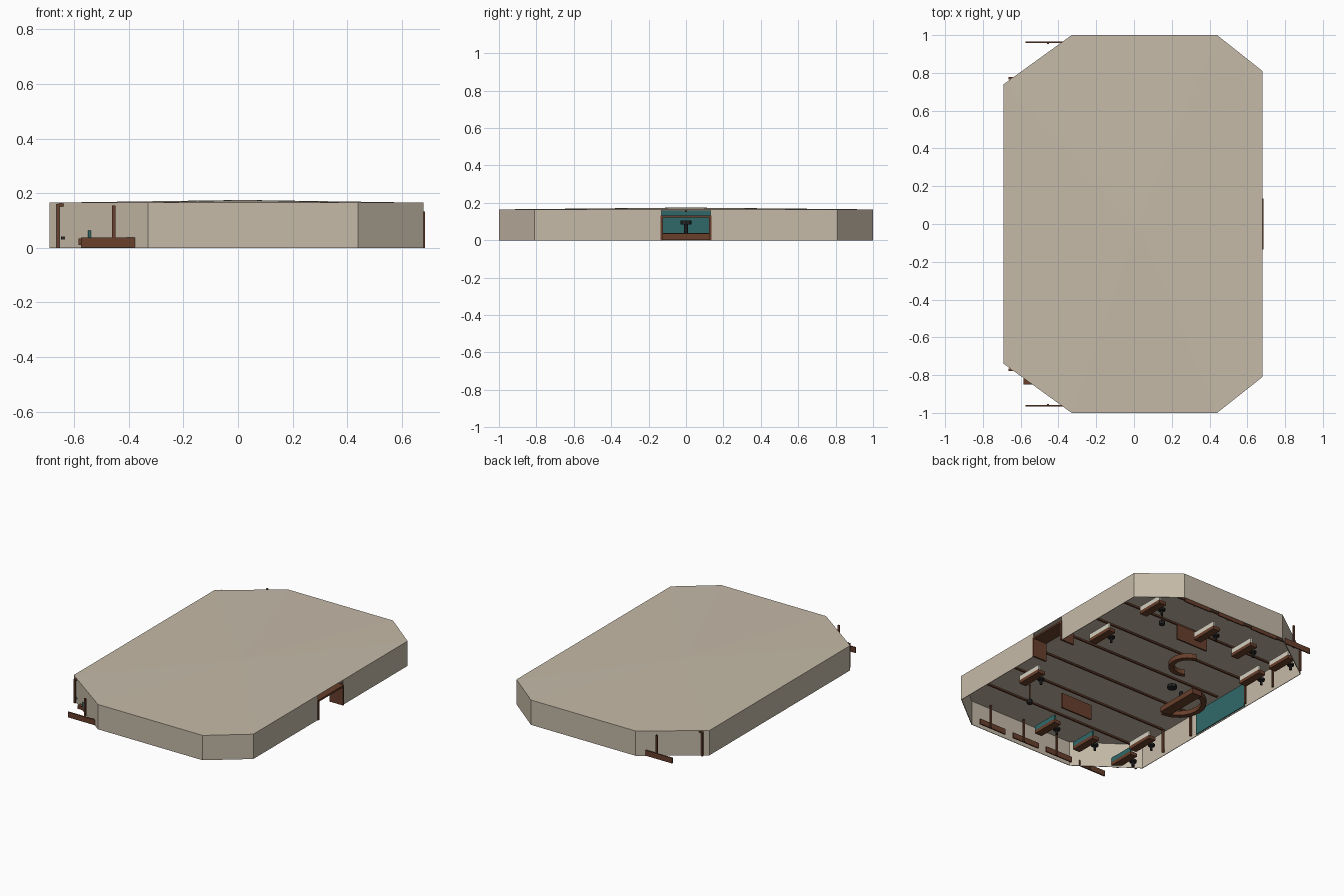
import bpy, bmesh, math
from mathutils import Vector

old = bpy.data.objects.get("Cube")
if old:
    bpy.data.objects.remove(old, do_unlink=True)


def material(name, rgb):
    m = bpy.data.materials.new(name)
    m.use_nodes = True
    m.diffuse_color = (*rgb, 1)
    bsdf = next(n for n in m.node_tree.nodes if n.type == 'BSDF_PRINCIPLED')
    bsdf.inputs["Base Color"].default_value = (*rgb, 1)
    return m


canvas = material("canvas", (.56, .49, .39))
wood = material("brown wood", (.14, .05, .025))
teal = material("teal cloth", (.03, .14, .14))
iron = material("dark iron", (.02, .02, .02))
linen = material("pale linen", (.66, .62, .52))


def add(name, bm, mat):
    mesh = bpy.data.meshes.new(name)
    bm.to_mesh(mesh)
    bm.free()
    mesh.materials.append(mat)
    ob = bpy.data.objects.new(name, mesh)
    bpy.context.collection.objects.link(ob)
    return ob


def box(name, center, size, mat):
    bm = bmesh.new()
    bmesh.ops.create_cube(bm, size=1)
    bmesh.ops.scale(bm, vec=size, verts=bm.verts)
    bmesh.ops.translate(bm, vec=center, verts=bm.verts)
    return add(name, bm, mat)


def cylinder(name, base, radius, height, mat, sides=8):
    bm = bmesh.new()
    bmesh.ops.create_cone(bm, cap_ends=True, segments=sides, radius1=radius,
                          radius2=radius, depth=height)
    bmesh.ops.translate(bm, vec=Vector(base) + Vector((0, 0, height / 2)), verts=bm.verts)
    return add(name, bm, mat)


def curved_bench(name, center, radius, start, sweep):
    # Rectangular section swept along an arc
    bm = bmesh.new()
    section = [(radius - .016, 0), (radius + .016, 0), (radius + .016, .03), (radius - .016, .03)]
    rings = []
    for i in range(13):
        a = math.radians(start + sweep * i / 12)
        rings.append([bm.verts.new((center[0] + r * math.cos(a), center[1] + r * math.sin(a),
                                    center[2] + z)) for r, z in section])
    for a, b in zip(rings, rings[1:]):
        for k in range(4):
            bm.faces.new((a[k], a[(k + 1) % 4], b[(k + 1) % 4], b[k]))
    bm.faces.new(rings[0])
    bm.faces.new(rings[-1])
    bmesh.ops.recalc_face_normals(bm, faces=bm.faces)
    return add(name, bm, wood)


# Eight-sided shell with a shallow peaked roof, open floor and open doorway
EAVE, DOOR = .165, .13
outline = [(-.33, -1), (.44, -1), (.68, -.81), (.68, -DOOR), (.68, DOOR),
           (.68, .81), (.44, 1), (-.33, 1), (-.69, .74), (-.69, -.74)]
bm = bmesh.new()
low = [bm.verts.new((x, y, 0)) for x, y in outline]
high = [bm.verts.new((x, y, EAVE)) for x, y in outline]
apex = bm.verts.new((.02, 0, .175))
for i in range(len(outline)):
    j = (i + 1) % len(outline)
    bm.faces.new((high[i], high[j], apex))
    if i != 3:
        bm.faces.new((low[i], low[j], high[j], high[i]))
shell = add("canvas_shell", bm, canvas)
thick = shell.modifiers.new("thickness", 'SOLIDIFY')
thick.thickness = .004
thick.offset = -1

# Timber doorway
for s, side in ((1, "left"), (-1, "right")):
    box(f"door_jamb_{side}", (.635, s * .13, .065), (.1, .012, .13), wood)
box("door_lintel", (.635, 0, .127), (.1, .27, .012), wood)
box("back_curtain", (-.68, 0, .082), (.006, .45, .155), teal)

# Rafters across the roof, with posts along the back wall
for k in range(-3, 4):
    y = k * .257
    end = .62 if abs(k) < 3 else .6
    box("rafter", ((end - .655) / 2, y, .157), (end + .655, .012, .01), wood)
    if k:
        box("wall_post", (-.66, y, .08), (.011, .012, .16), wood)

# Boards on single posts along both ends
for s in (1, -1):
    for k in range(4):
        x = -.455 + .26 * k
        box("end_board", (x - .02, s * .962, .019), (.2, .008, .036), wood)
        box("end_post", (x, s * .957, .078), (.012, .01, .154), wood)

# Cots with a stool beside each
cots = [(.48, .75), (.5, .3), (.5, -.36), (.03, .72), (-.27, .71), (-.54, .74), (-.52, .49),
        (-.52, -.54), (.04, -.76), (-.26, -.76), (-.56, -.76)]
for x, y in cots:
    cover = teal if y < -.7 else linen
    box("cot_base", (x, y, .022), (.05, .18, .022), wood)
    box("cot_mattress", (x + .018, y, .048), (.014, .18, .03), cover)
    cylinder("stool_leg", (x - .07, y, 0), .008, .03, iron)
    cylinder("stool_seat", (x - .07, y, .03), .022, .012, iron)

# Partitions, table and curved seating
for s in (1, -1):
    box("partition", (0, s * .54, .085), (.23, .01, .1), wood)
    cylinder("lamp_pole", (.3, s * .62, .03), .005, .13, wood)
    cylinder("lamp", (.3, s * .62, .03), .018, .025, iron)
box("table", (-.37, 0, .018), (.07, .3, .034), wood)
cylinder("table_lamp", (-.37, 0, .035), .012, .05, iron)
cylinder("hanging_lamp", (-.3, 0, .085), .03, .02, iron)
curved_bench("back_curved_bench", (-.37, -.02, .01), .15, 90, 180)
curved_bench("side_curved_bench", (-.17, .3, .05), .1, -120, 200)
